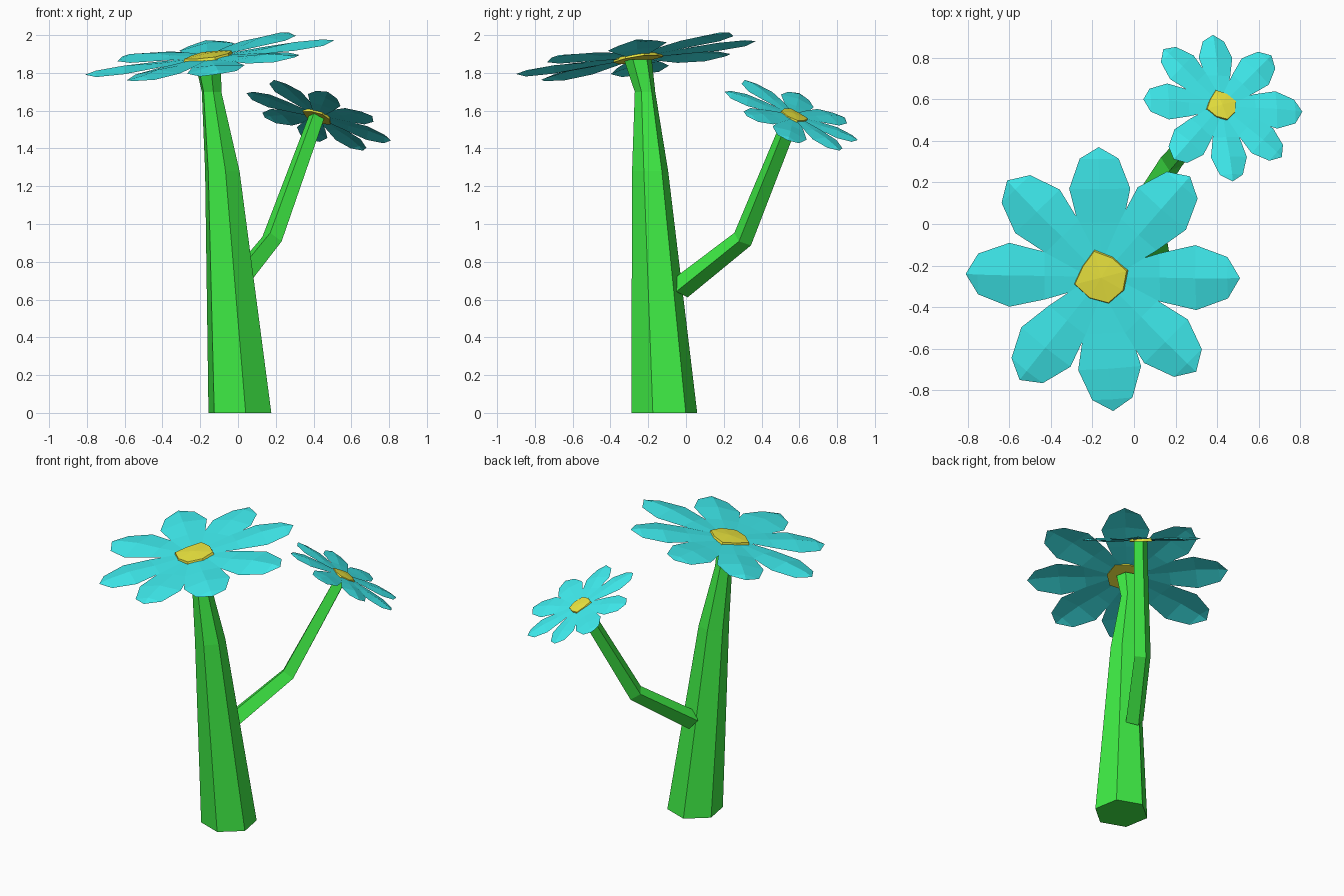
import bpy
import math
from mathutils import Vector

if "Cube" in bpy.data.objects:
    bpy.data.objects.remove(bpy.data.objects["Cube"])


def material(name, rgb):
    m = bpy.data.materials.new(name)
    m.diffuse_color = (*rgb, 1)
    m.use_nodes = True
    m.node_tree.nodes["Principled BSDF"].inputs["Base Color"].default_value = m.diffuse_color
    return m


GREEN = material("stem_green", (0.05, 0.85, 0.06))
CYAN = material("petal_cyan", (0.05, 0.85, 0.87))
YELLOW = material("centre_yellow", (0.85, 0.8, 0.05))


def add_mesh(name, verts, faces, mat):
    me = bpy.data.meshes.new(name)
    me.from_pydata([tuple(v) for v in verts], [], faces)
    me.materials.append(mat)
    ob = bpy.data.objects.new(name, me)
    bpy.context.collection.objects.link(ob)
    return ob


def tube(name, path, sides, start, flat_rings=False):
    """Faceted tube through (x, y, z, radius) points with capped ends."""
    pts = [Vector(p[:3]) for p in path]
    verts, faces = [], []
    for i, p in enumerate(pts):
        t = (pts[min(i + 1, len(pts) - 1)] - pts[max(i - 1, 0)]).normalized()
        if flat_rings:
            u, v = Vector((1, 0, 0)), Vector((0, 1, 0))
        else:
            u = t.cross(Vector((0, 0, 1))).normalized()
            v = t.cross(u) * -1
            u = v.cross(t)
        for k in range(sides):
            a = math.radians(start) + math.tau * k / sides
            verts.append(p + path[i][3] * (u * math.cos(a) + v * math.sin(a)))
    for i in range(len(pts) - 1):
        for k in range(sides):
            a, b = i * sides + k, i * sides + (k + 1) % sides
            faces.append((a, b, b + sides, a + sides))
    faces.append(tuple(reversed(range(sides))))
    faces.append(tuple(range((len(pts) - 1) * sides, len(pts) * sides)))
    return add_mesh(name, verts, faces, GREEN)


# Petal rows: fraction of length, half width / length, height of ridge, of edge
PETAL = [(0.05, 0.06, 0.0, 0.0), (0.42, 0.175, 0.01, 0.0),
         (0.68, 0.235, 0.03, -0.005), (0.91, 0.15, 0.02, -0.01)]


def flower(name, centre, slope, tips, disc_r):
    c = Vector(centre)
    n = Vector((-slope[0], -slope[1], 1)).normalized()
    # Eight creased petals lying in a tilted plane
    verts, faces = [], []
    for j, (x, y) in enumerate(tips):
        dx, dy = x - c.x, y - c.y
        d = Vector((dx, dy, dx * slope[0] + dy * slope[1]))
        size = d.length
        side = n.cross(d).normalized()
        base = len(verts)
        lift = n * (0.004 * (j % 2))
        for t, w, ridge, edge in PETAL:
            mid = c + d * t + lift
            verts += [mid - side * w * size + n * edge * size,
                      mid + n * ridge * size,
                      mid + side * w * size + n * edge * size]
        verts.append(c + d + lift)
        for i in range(len(PETAL) - 1):
            a = base + 3 * i
            faces += [(a, a + 3, a + 4, a + 1), (a + 1, a + 4, a + 5, a + 2)]
        a, tip = base + 3 * (len(PETAL) - 1), len(verts) - 1
        faces += [(a, tip, a + 1), (a + 1, tip, a + 2)]
    add_mesh(name + "_petals", verts, faces, CYAN)

    # Low irregular domed centre
    u = Vector((1, 0, slope[0])).normalized()
    v = n.cross(u)
    radii = [1.05, 0.9, 1.08, 0.85, 1.1, 0.95, 1.05, 1.0]
    k = len(radii)
    ring = []
    for i, r in enumerate(radii):
        a = math.tau * i / k + 0.25
        ring.append((u * math.cos(a) + v * math.sin(a)) * r * disc_r)
    dv = [c + p - n * 0.01 for p in ring]
    dv += [c + p * 0.93 + n * disc_r * 0.13 for p in ring]
    dv.append(c + n * disc_r * 0.2)
    df = [tuple(reversed(range(k)))]
    for i in range(k):
        j = (i + 1) % k
        df += [(i, j, k + j, k + i), (k + i, k + j, 2 * k)]
    add_mesh(name + "_centre", dv, df, YELLOW)


# Main stem: tapering hexagonal trunk with a small flare under the flower
tube("main_stem", [(0.01, -0.115, 0, 0.177), (-0.083, -0.19, 1.28, 0.097),
                   (-0.14, -0.217, 1.70, 0.055), (-0.16, -0.255, 1.87, 0.075)],
     6, -80, True)

# Side branch: square section with one bend
tube("side_branch", [(-0.03, -0.03, 0.66, 0.062), (0.18, 0.3, 0.92, 0.056),
                     (0.415, 0.56, 1.565, 0.045)], 4, 20)

flower("large_flower", (-0.155, -0.255, 1.88), (0.14, 0.145),
       [(0.51, -0.26), (0.27, 0.23), (-0.17, 0.37), (-0.61, 0.21),
        (-0.81, -0.24), (-0.55, -0.75), (-0.10, -0.90), (0.30, -0.71)], 0.13)

flower("small_flower", (0.42, 0.57, 1.57), (-0.36, -0.41),
       [(0.81, 0.54), (0.66, 0.81), (0.38, 0.91), (0.14, 0.84),
        (0.045, 0.60), (0.19, 0.31), (0.475, 0.205), (0.71, 0.32)], 0.078)
